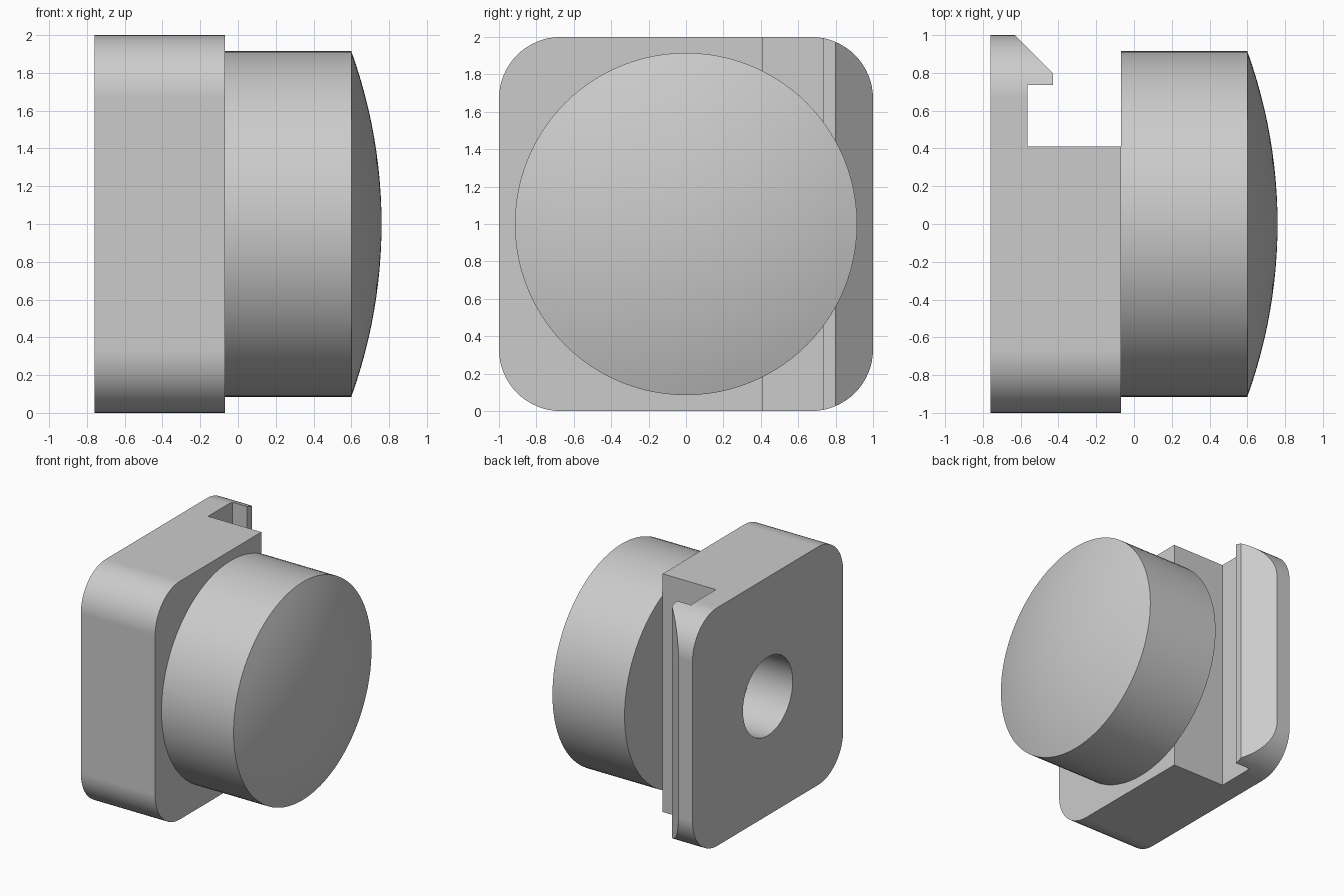
import bpy, bmesh
from math import pi, sin, cos, asin, radians
from mathutils import Matrix, Vector

cube = bpy.data.objects.get("Cube")
if cube:
    bpy.data.objects.remove(cube)

grey = bpy.data.materials.new("plain_grey")
grey.use_nodes = True
colour = (0.6, 0.6, 0.6, 1)
grey.diffuse_color = colour
grey.node_tree.nodes["Principled BSDF"].inputs["Base Color"].default_value = colour


def to_object(name, bm):
    bmesh.ops.recalc_face_normals(bm, faces=bm.faces)
    mesh = bpy.data.meshes.new(name)
    bm.to_mesh(mesh)
    bm.free()
    mesh.materials.append(grey)
    obj = bpy.data.objects.new(name, mesh)
    bpy.context.collection.objects.link(obj)
    return obj


def prism(name, points, direction):
    """Extrude a closed outline along a direction."""
    bm = bmesh.new()
    face = bm.faces.new([bm.verts.new(p) for p in points])
    new = bmesh.ops.extrude_face_region(bm, geom=[face])["geom"]
    verts = [g for g in new if isinstance(g, bmesh.types.BMVert)]
    bmesh.ops.translate(bm, verts=verts, vec=direction)
    return to_object(name, bm)


def activate(obj):
    bpy.ops.object.select_all(action="DESELECT")
    obj.select_set(True)
    bpy.context.view_layer.objects.active = obj


def cut(obj, cutter):
    cutter.hide_render = True
    activate(obj)
    mod = obj.modifiers.new("cut", "BOOLEAN")
    mod.operation, mod.solver, mod.object = "DIFFERENCE", "EXACT", cutter
    bpy.ops.object.modifier_apply(modifier=mod.name)
    bpy.data.objects.remove(cutter)


def smooth(obj):
    activate(obj)
    bpy.ops.object.shade_smooth_by_angle(angle=radians(30))
    mod = obj.modifiers.new("even_shading", "WEIGHTED_NORMAL")
    mod.keep_sharp = True


BACK, JOINT, RIM, TIP = -0.76, -0.07, 0.60, 0.76

# Rounded square block
corner, steps = 0.33, 16
outline = []
for i, (sy, sz) in enumerate([(1, 1), (-1, 1), (-1, -1), (1, -1)]):
    for k in range(steps + 1):
        a = (i + k / steps) * pi / 2
        outline.append((BACK, sy * (1 - corner) + corner * cos(a),
                        1 + sz * (1 - corner) + corner * sin(a)))
block = prism("clip_block", outline, (JOINT - BACK, 0, 0))

# Side slot that leaves a chamfered hook
slot = [(0.2, 0.41), (-0.565, 0.41), (-0.565, 0.735), (-0.43, 0.735),
        (-0.43, 0.80), (-0.63, 1.0), (-0.73, 1.1), (0.2, 1.1)]
cut(block, prism("slot_cutter", [(x, y, -0.2) for x, y in slot], (0, 0, 2.4)))

# Blind round hole in the back
depth, radius, sides = 0.40, 0.33, 64
ring = [(BACK - 0.1, radius * cos(2 * pi * k / sides), 1 + radius * sin(2 * pi * k / sides))
        for k in range(sides)]
cut(block, prism("hole_cutter", ring, (depth + 0.1, 0, 0)))
smooth(block)

# Round knob with a shallow domed face, turned about the x axis
knob_r, sag = 0.915, TIP - RIM
dome_r = (knob_r ** 2 + sag ** 2) / (2 * sag)
sweep = asin(knob_r / dome_r)
profile = [(JOINT, 0), (JOINT, knob_r)]
for k in range(13):
    a = sweep * (1 - k / 12)
    profile.append((TIP - dome_r * (1 - cos(a)), dome_r * sin(a)))
bm = bmesh.new()
verts = [bm.verts.new((x, 0, 1 + r)) for x, r in profile]
edges = [bm.edges.new(pair) for pair in zip(verts, verts[1:])]
bmesh.ops.spin(bm, geom=verts + edges, cent=(0, 0, 1), axis=(1, 0, 0),
               angle=2 * pi, steps=96)
bmesh.ops.remove_doubles(bm, verts=bm.verts, dist=0.0005)
smooth(to_object("domed_knob", bm))
